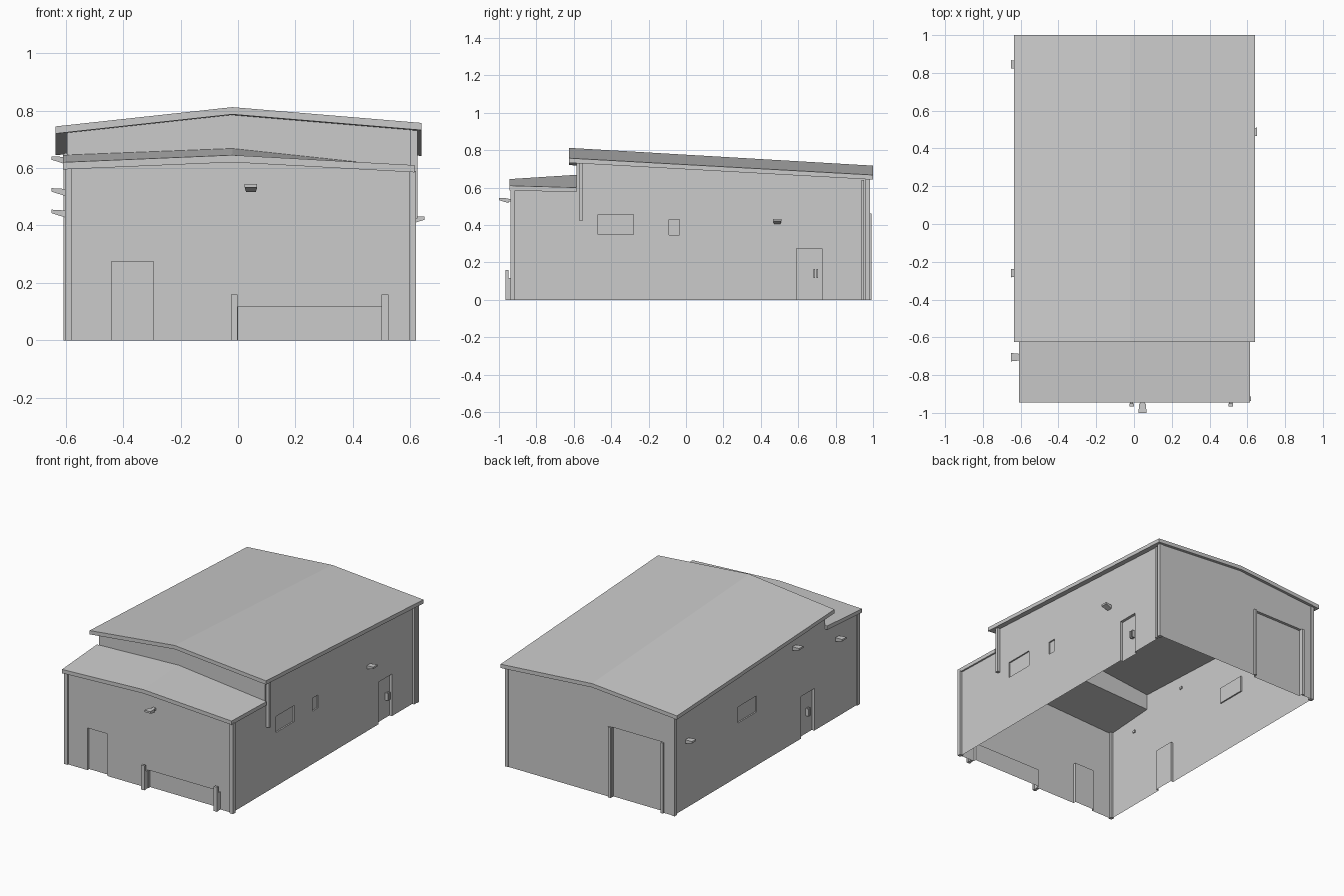
import bpy, bmesh
from mathutils import Vector

if "Cube" in bpy.data.objects:
    bpy.data.objects.remove(bpy.data.objects["Cube"])

XL, XR, YF, YS, YB, XM = -0.595, 0.603, -0.925, -0.585, 0.98, -0.02


def make(name, bm):
    bmesh.ops.recalc_face_normals(bm, faces=bm.faces)
    me = bpy.data.meshes.new(name)
    bm.to_mesh(me)
    bm.free()
    ob = bpy.data.objects.new(name, me)
    bpy.context.collection.objects.link(ob)
    return ob


def add_box(bm, x0, x1, y0, y1, z0, z1):
    vs = bmesh.ops.create_cube(bm, size=1)["verts"]
    for v in vs:
        v.co = Vector(((x0, x1)[v.co.x > 0], (y0, y1)[v.co.y > 0], (z0, z1)[v.co.z > 0]))


def box(name, *dims):
    bm = bmesh.new()
    add_box(bm, *dims)
    return make(name, bm)


def loft(name, rings):
    """Join equal rings of points into a closed solid."""
    bm = bmesh.new()
    vr = [[bm.verts.new(p) for p in r] for r in rings]
    n = len(vr[0])
    for a, b in zip(vr, vr[1:]):
        for i in range(n):
            bm.faces.new((a[i], a[(i + 1) % n], b[(i + 1) % n], b[i]))
    bm.faces.new(vr[0])
    bm.faces.new(vr[-1][::-1])
    return make(name, bm)


# Roofs: y range, x stations, top heights along front and back edges
T = 0.025
UPPER = ((-0.625, 1.0), (-0.635, XM, 0.64), (0.745, 0.812, 0.757), (0.67, 0.717, 0.667))
LOWER = ((-0.945, YS), (-0.61, XM, 0.615), (0.62, 0.645, 0.61), (0.645, 0.668, 0.60))


def roof_z(roof, x, y):
    (y0, y1), xs, f, b = roof
    i = 0 if x <= xs[1] else 1
    u = (x - xs[i]) / (xs[i + 1] - xs[i])
    v = (y - y0) / (y1 - y0)
    zf = f[i] + (f[i + 1] - f[i]) * u
    zb = b[i] + (b[i + 1] - b[i]) * u
    return zf + (zb - zf) * v


for name, roof in (("main_roof", UPPER), ("front_roof", LOWER)):
    (y0, y1), xs, f, b = roof
    loft(name, [[(x, y0, zf), (x, y1, zb), (x, y1, zb - T), (x, y0, zf - T)]
                for x, zf, zb in zip(xs, f, b)])

# Walls: stepped side profile at three stations across the width
def wall_ring(x):
    z = lambda r, y: roof_z(r, x, y) - T * 0.6
    return [(x, YF, 0), (x, YF, z(LOWER, YF)), (x, YS, z(LOWER, YS)),
            (x, YS, z(UPPER, YS)), (x, YB, z(UPPER, YB)), (x, YB, 0)]


walls = loft("walls", [wall_ring(x) for x in (XL, XM, XR)])

# Recessed doors, windows and loading openings: (wall, from, to, bottom, top)
D = 0.018
openings = [
    ("front", -0.44, -0.295, -0.1, 0.275), ("front", 0.0, 0.5, -0.1, 0.118),
    ("back", -0.51, -0.15, -0.1, 0.46),
    ("right", 0.59, 0.727, -0.1, 0.275), ("right", -0.47, -0.28, 0.35, 0.455),
    ("right", -0.09, -0.035, 0.345, 0.43),
    ("left", -0.475, -0.338, -0.1, 0.275), ("left", 0.12, 0.315, 0.35, 0.455),
]
bm = bmesh.new()
for side, a, b, z0, z1 in openings:
    d = D if z0 < 0 else D / 2
    if side == "front":
        add_box(bm, a, b, YF - 0.1, YF + d, z0, z1)
    elif side == "back":
        add_box(bm, a, b, YB - d, YB + 0.1, z0, z1)
    elif side == "right":
        add_box(bm, XR - d, XR + 0.1, a, b, z0, z1)
    else:
        add_box(bm, XL - 0.1, XL + d, a, b, z0, z1)
cutter = make("opening_cutter", bm)
cutter.hide_render = True
mod = walls.modifiers.new("openings", "BOOLEAN")
mod.operation, mod.solver, mod.object = "DIFFERENCE", "EXACT", cutter
cut = bpy.data.meshes.new_from_object(walls.evaluated_get(bpy.context.evaluated_depsgraph_get()))
walls.modifiers.clear()
walls.data = cut
bpy.data.objects.remove(cutter)

# Open the shell at the floor and under the roofs
bm = bmesh.new()
bm.from_mesh(walls.data)
bm.normal_update()
gone = [f for f in bm.faces if f.normal.z > 0.8 and f.calc_center_median().z > 0.52
        or f.normal.z < -0.8 and f.calc_center_median().z < 0.01]
bmesh.ops.delete(bm, geom=gone, context="FACES")
bm.to_mesh(walls.data)
bm.free()

# Corner downpipes
for name, x, y, roof in (("front_left", XL + 0.004, YF + 0.004, LOWER), ("front_right", XR + 0.005, YF, LOWER),
                         ("back_left", XL, YB - 0.008, UPPER), ("back_right", XR + 0.005, YB - 0.008, UPPER)):
    box(name + "_downpipe", x - 0.012, x + 0.012, y - 0.012, y + 0.012, 0, roof_z(roof, x, y) - T * 0.8)
box("back_right_side_pipe", XR, XR + 0.015, 0.938, 0.953, 0, 0.64)
box("step_downpipe", XR - 0.002, XR + 0.022, -0.572, -0.552, 0.425, 0.735)

# Door handles
for dy in (0.683, 0.699):
    box("right_door_handle", XR - D, XR + 0.004, dy, dy + 0.008, 0.117, 0.165)
    box("left_door_handle", XL - 0.004, XL + D, dy - 1.118, dy - 1.11, 0.117, 0.165)

# Guard posts beside the front and back loading openings
for x in (-0.025, 0.5):
    box("front_guard_post", x, x + 0.024, -0.965, -0.95, 0, 0.16)
    box("front_guard_bracket", x + 0.003, x + 0.021, -0.95, YF, 0, 0.116)
for x in (-0.528, -0.148):
    box("back_guard_rail", x, x + 0.018, YB, YB + 0.012, 0, 0.46)


# Wall lamps: mount plus a tapering hood pointing outward
def lamp(name, pos, out, reach):
    p, o, up = Vector(pos), Vector(out), Vector((0, 0, 1))
    s = o.cross(up)
    prof = lambda w0, w1: [p + o * (reach - 0.05) - up * 0.017 + s * w0, p + o * reach - up * 0.001 + s * w1,
                           p + o * reach + up * 0.011 + s * w1, p + o * (reach - 0.05) + up * 0.008 + s * w0]
    loft(name + "_hood", [prof(-0.017, -0.022), prof(0.017, 0.022)])
    q = [p + s * k * 0.01 + o * e for k in (-1, 1) for e in (-0.006, reach - 0.045)]
    xs, ys = [v.x for v in q], [v.y for v in q]
    box(name + "_mount", min(xs), max(xs), min(ys), max(ys), p.z - 0.01, p.z + 0.005)


lamp("front_lamp", (0.045, YF, 0.534), (0, -1, 0), 0.075)
lamp("right_lamp", (XR, 0.488, 0.421), (1, 0, 0), 0.047)
for y, z in ((0.845, 0.444), (-0.26, 0.63), (-0.705, 0.519)):
    lamp("left_lamp", (XL, y, z), (-1, 0, 0), 0.055)
